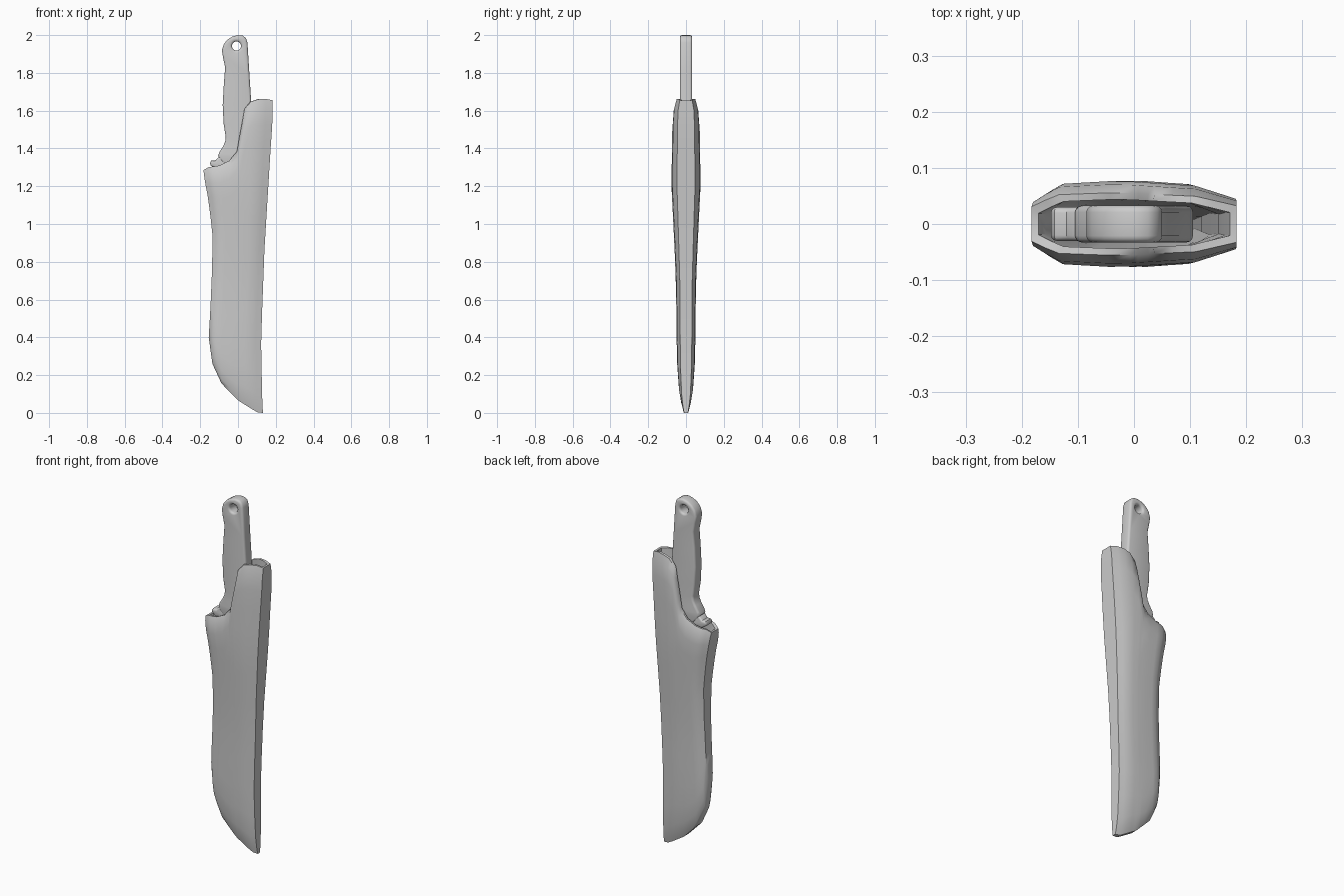
import bpy, bmesh, math

if "Cube" in bpy.data.objects:
    bpy.data.objects.remove(bpy.data.objects["Cube"])


def interp(table, t):
    # piecewise linear lookup in a short (t, value) profile
    if t <= table[0][0]:
        return table[0][1]
    for (a, va), (b, vb) in zip(table, table[1:]):
        if t <= b:
            return va + (vb - va) * (t - a) / (b - a)
    return table[-1][1]


def finish(obj, angle):
    bm = bmesh.new()
    bm.from_mesh(obj.data)
    bmesh.ops.remove_doubles(bm, verts=bm.verts, dist=0.0002)
    bmesh.ops.recalc_face_normals(bm, faces=bm.faces)
    bm.to_mesh(obj.data)
    bm.free()
    bpy.ops.object.select_all(action='DESELECT')
    obj.select_set(True)
    bpy.context.view_layer.objects.active = obj
    bpy.ops.object.shade_smooth_by_angle(angle=math.radians(angle))


def plate(name, outlines, half, bevel):
    # flat part cut from x-z outlines, with rounded edges
    cu = bpy.data.curves.new(name, 'CURVE')
    cu.dimensions = '2D'
    cu.fill_mode = 'BOTH'
    cu.extrude = half - bevel
    cu.bevel_depth = bevel
    cu.bevel_resolution = 2
    cu.offset = -bevel
    for pts in outlines:
        sp = cu.splines.new('POLY')
        sp.points.add(len(pts) - 1)
        for p, (x, z) in zip(sp.points, pts):
            p.co = (x, z, 0, 1)
        sp.use_cyclic_u = True
    obj = bpy.data.objects.new(name, cu)
    obj.rotation_euler.x = math.pi / 2
    bpy.context.collection.objects.link(obj)
    bpy.ops.object.select_all(action='DESELECT')
    obj.select_set(True)
    bpy.context.view_layer.objects.active = obj
    bpy.ops.object.convert(target='MESH')
    finish(bpy.context.view_layer.objects.active, 40)


# Sheath: side edges and thickness by height, mouth and tip curves by width
LEFT = [(.40, -.155), (.55, -.146), (.79, -.136), (.96, -.136),
        (1.13, -.157), (1.24, -.178), (1.29, -.183)]
RIGHT = [(.0, .132), (.07, .128), (.39, .122), (.6, .13), (.865, .14),
         (1.13, .156), (1.42, .174), (1.55, .183), (1.66, .183)]
THICK = [(0, .036), (.1, .042), (.35, .049), (.7, .053), (.9, .062),
         (1.2, .077), (1.5, .073), (1.66, .071)]
TIP = [(0, .40), (.07, .26), (.24, .156), (.55, .066), (.8, .02), (.9, .003), (1, .0)]
MOUTH = [(0, 1.285), (.07, 1.3), (.25, 1.31), (.39, 1.335), (.5, 1.385),
         (.53, 1.46), (.57, 1.55), (.6, 1.61), (.69, 1.648), (.85, 1.666), (1, 1.655)]
SECTION = [(0, .55), (.13, .93), (.4, 1), (.6, 1), (.8, .94), (1, .62)]
EDGE = [(0, .45), (.02, .68), (.06, .9), (.13, 1), (.92, 1), (.97, .93), (1, .74)]
COLS = [0, .07, .14, .24, .39, .5, .53, .57, .6, .69, .8, .9, 1]
ROWS = [0, .02, .06, .13, .22, .32, .42, .52, .62, .7, .78, .85, .92, .97, 1]


def sheath_point(u, v, side, inset):
    zb, zt = interp(TIP, u), interp(MOUTH, u)
    z = zb + (zt - zb) * v
    xl, xr = interp(LEFT, z) + inset, interp(RIGHT, z) - inset
    y = interp(THICK, z) * interp(SECTION, u) * interp(EDGE, v) - inset
    return (xl + (xr - xl) * u, side * max(y, .008), z)


bm = bmesh.new()
levels = [(v, 0) for v in ROWS]
levels += [(1, .012), (.96, .022), (.9, .028)]
levels += [(v, .028) for v in (.75, .6, .45, .3, .15, .05)]
rings = []
for v, inset in levels:
    loop = [(u, -1) for u in COLS] + [(u, 1) for u in reversed(COLS)]
    rings.append([bm.verts.new(sheath_point(u, v, s, inset)) for u, s in loop])
n = len(rings[0])
for a, b in zip(rings, rings[1:]):
    for i in range(n):
        j = (i + 1) % n
        bm.faces.new((a[i], a[j], b[j], b[i]))
# close the outer tip and the pocket floor
for r in (rings[0], rings[-1]):
    for i in range(len(COLS) - 1):
        bm.faces.new((r[i], r[i + 1], r[n - 2 - i], r[n - 1 - i]))
me = bpy.data.meshes.new("sheath")
bm.to_mesh(me)
bm.free()
sheath = bpy.data.objects.new("sheath", me)
bpy.context.collection.objects.link(sheath)
finish(sheath, 55)

# Handle with lanyard hole
handle = [(-.03, 1.992), (0, 2.0), (.025, 1.997), (.042, 1.985), (.05, 1.96),
          (.06, 1.8), (.07, 1.645), (.08, 1.52), (.093, 1.42), (.105, 1.36),
          (.105, 1.3), (-.06, 1.3), (-.095, 1.34), (-.105, 1.36), (-.1, 1.378),
          (-.08, 1.41), (-.068, 1.435), (-.065, 1.46), (-.076, 1.53), (-.081, 1.63),
          (-.075, 1.74), (-.068, 1.83), (-.079, 1.88), (-.085, 1.92), (-.075, 1.953),
          (-.055, 1.977)]
hole = [(-.008 + .03 * math.cos(k * math.pi / 10), 1.942 + .03 * math.sin(k * math.pi / 10))
        for k in range(20)]
hole = [(-.008 + (x + .008) * .8, 1.942 + (z - 1.942) * .8) for x, z in hole]
plate("handle", [handle, hole], .033, .012)

# Finger guard
plate("finger_guard", [[(-.148, 1.325), (-.142, 1.335), (-.12, 1.335), (-.1, 1.358),
                        (-.07, 1.365), (.1, 1.34), (.1, 1.27), (-.08, 1.27),
                        (-.13, 1.3), (-.146, 1.312)]], .03, .01)

# Blade inside the sheath
plate("blade", [[(.085, 1.3), (.09, .9), (.085, .12), (.06, .13), (0, .2), (-.07, .31),
                 (-.1, .45), (-.095, .9), (-.1, 1.29)]], .007, .003)
